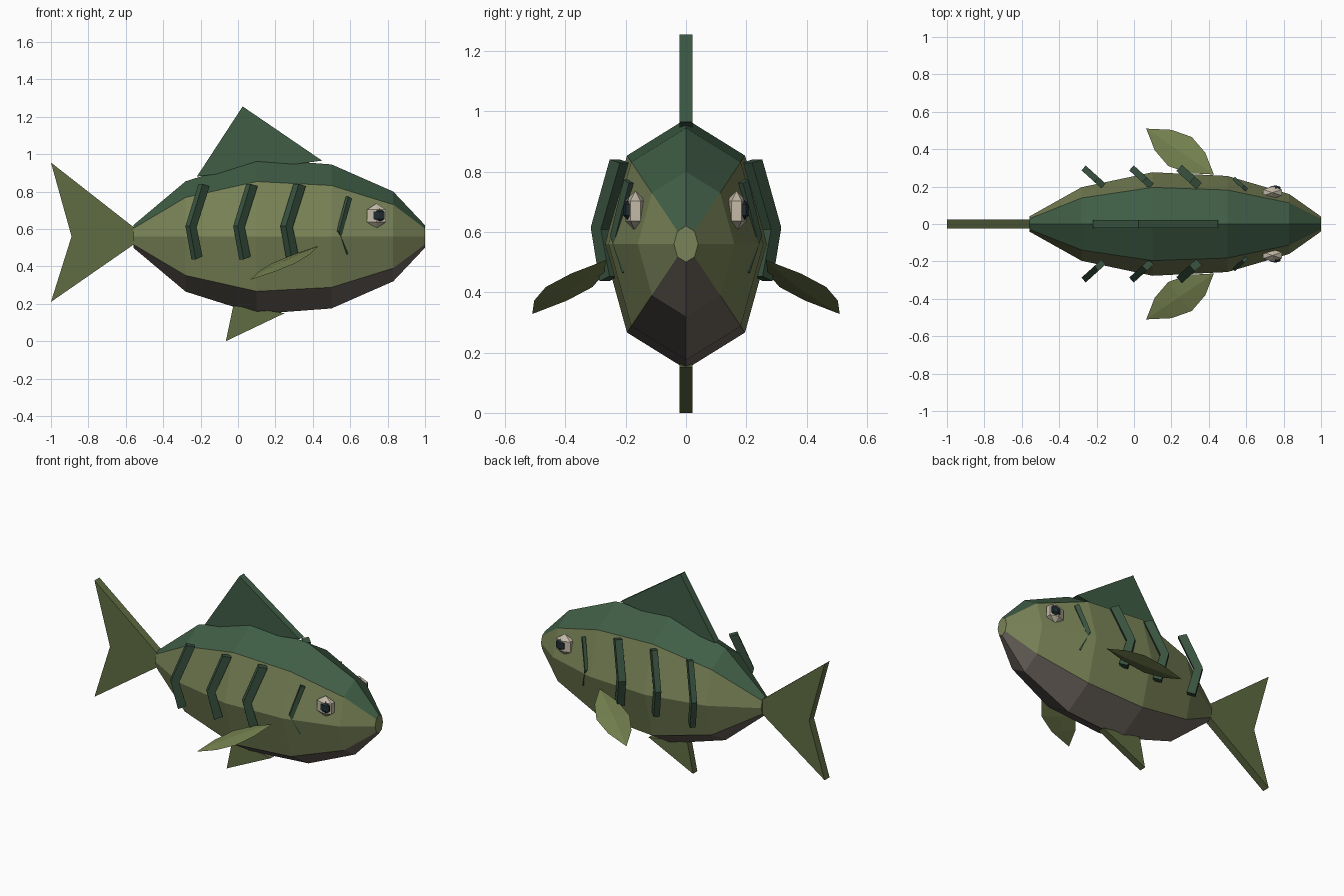
import bpy, bmesh, math
from mathutils import Vector, Matrix

if "Cube" in bpy.data.objects:
    bpy.data.objects.remove(bpy.data.objects["Cube"])


def material(name, rgb):
    m = bpy.data.materials.new(name)
    m.diffuse_color = (*rgb, 1)
    m.use_nodes = True
    m.node_tree.nodes["Principled BSDF"].inputs["Base Color"].default_value = m.diffuse_color
    return m


GREEN = material("back_green", (0.05, 0.11, 0.06))
OLIVE = material("side_olive", (0.19, 0.225, 0.095))
BELLY = material("belly_grey", (0.15, 0.13, 0.11))
FIN = material("fin_olive", (0.115, 0.15, 0.055))
PECTORAL = material("pectoral_olive", (0.17, 0.21, 0.075))
STRIPE = material("stripe_green", (0.04, 0.085, 0.05))
WHITE = material("eye_white", (0.55, 0.49, 0.39))
BLACK = material("pupil_black", (0.015, 0.025, 0.03))


def finish(name, bm, mats, mirrored=False):
    bmesh.ops.recalc_face_normals(bm, faces=bm.faces)
    me = bpy.data.meshes.new(name)
    bm.to_mesh(me)
    bm.free()
    ob = bpy.data.objects.new(name, me)
    bpy.context.collection.objects.link(ob)
    for m in mats:
        me.materials.append(m)
    if mirrored:
        ob.modifiers.new("mirror", 'MIRROR').use_axis = (False, True, False)
        ob.modifiers["mirror"].use_mirror_merge = False
    return ob


def loft(bm, rings):
    """Skin closed rings of equal size and cap both ends."""
    vs = [[bm.verts.new(p) for p in r] for r in rings]
    n = len(vs[0])
    faces = [bm.faces.new((a[i], a[(i + 1) % n], b[(i + 1) % n], b[i]))
             for a, b in zip(vs, vs[1:]) for i in range(n)]
    bm.faces.new(vs[0])
    bm.faces.new(vs[-1])
    return faces


def slab(name, pts, half, mat):
    """Flat fin: x-z outline thickened in y."""
    bm = bmesh.new()
    loft(bm, [[(x, y, z) for x, z in pts] for y in (-half, half)])
    return finish(name, bm, [mat])


# Body: eight-sided ellipses along x, coloured in bands
stations = [(-0.56, 0.06), (-0.28, 0.295), (0.1, 0.415),
            (0.5, 0.385), (0.83, 0.24), (1.0, 0.06)]
bm = bmesh.new()
rings = [[(x, r * 0.667 * math.sin(k * math.pi / 4), 0.56 + r * math.cos(k * math.pi / 4))
          for k in range(8)] for x, r in stations]
band = [0, 1, 1, 2, 2, 1, 1, 0]
for i, f in enumerate(loft(bm, rings)):
    f.material_index = band[i % 8]
bm.faces.ensure_lookup_table()
for f in bm.faces[-2:]:
    f.material_index = 1
finish("body", bm, [GREEN, OLIVE, BELLY])

# Centre-line fins
slab("dorsal_fin", [(-0.22, 0.88), (0.025, 1.255), (0.45, 0.965)], 0.022, GREEN)
slab("tail_fin", [(-0.495, 0.56), (-1.0, 0.955), (-0.89, 0.56), (-1.0, 0.21)], 0.025, FIN)
slab("anal_fin", [(-0.065, 0.0), (-0.025, 0.19), (0.25, 0.15)], 0.022, FIN)

# Pectoral fins: thin leaf with a diamond section
tip, root = Vector((0.065, 0.51, 0.328)), Vector((0.427, 0.265, 0.507))
side = Vector((0.63, 0.775, 0))
up = (root - tip).cross(side).normalized()
bm = bmesh.new()
rings = []
for k in range(5):
    c, s = tip.lerp(root, k / 4), max(math.sin(k * math.pi / 4), 0.001)
    rings.append([c + side * 0.1 * s, c + up * 0.012 * s,
                  c - side * 0.1 * s, c - up * 0.012 * s])
loft(bm, rings)
bmesh.ops.remove_doubles(bm, verts=bm.verts, dist=0.0005)
finish("pectoral_fins", bm, [PECTORAL], True)


# Chevron bars standing in a slanted vertical plane
def chevron(name, x, y, top, mid, bottom, w, thick):
    d, n = Vector((0.74, -0.67, 0)), Vector((0.67, 0.74, 0))
    path = [top, (0, mid), bottom]
    outline = [(s - w / 2, z + (0.006, 0, 0.006)[i]) for i, (s, z) in enumerate(path)]
    outline += [(s + w / 2, z - (0.006, 0.006, -0.008)[i]) for i, (s, z) in enumerate(path)][::-1]
    outline[2] = (outline[2][0], bottom[1] - 0.008)
    b = bmesh.new()
    loft(b, [[Vector((x, y, 0)) + d * s + n * t + Vector((0, 0, z)) for s, z in outline]
             for t in (-thick / 2, thick / 2)])
    finish(name, b, [STRIPE], True)


for i, (x, t) in enumerate([(-0.251, 0.034), (0.005, 0.036), (0.26, 0.044)]):
    chevron(f"stripe_{i + 1}", x, 0.283, (0.094, 0.835), 0.615, (0.043, 0.445), 0.05, t)
chevron("gill_cover", 0.543, 0.236, (0.068, 0.768), 0.588, (0.06, 0.472), 0.026, 0.02)


# Eyes: coarse flattened spheres
def ball(name, loc, size, mat):
    b = bmesh.new()
    bmesh.ops.create_uvsphere(b, u_segments=6, v_segments=3, radius=1,
                              matrix=Matrix.LocRotScale(Vector(loc), None, Vector(size)))
    finish(name, b, [mat], True)


ball("eyes", (0.74, 0.168, 0.67), (0.067, 0.038, 0.067), WHITE)
ball("pupils", (0.754, 0.19, 0.673), (0.038, 0.02, 0.038), BLACK)
